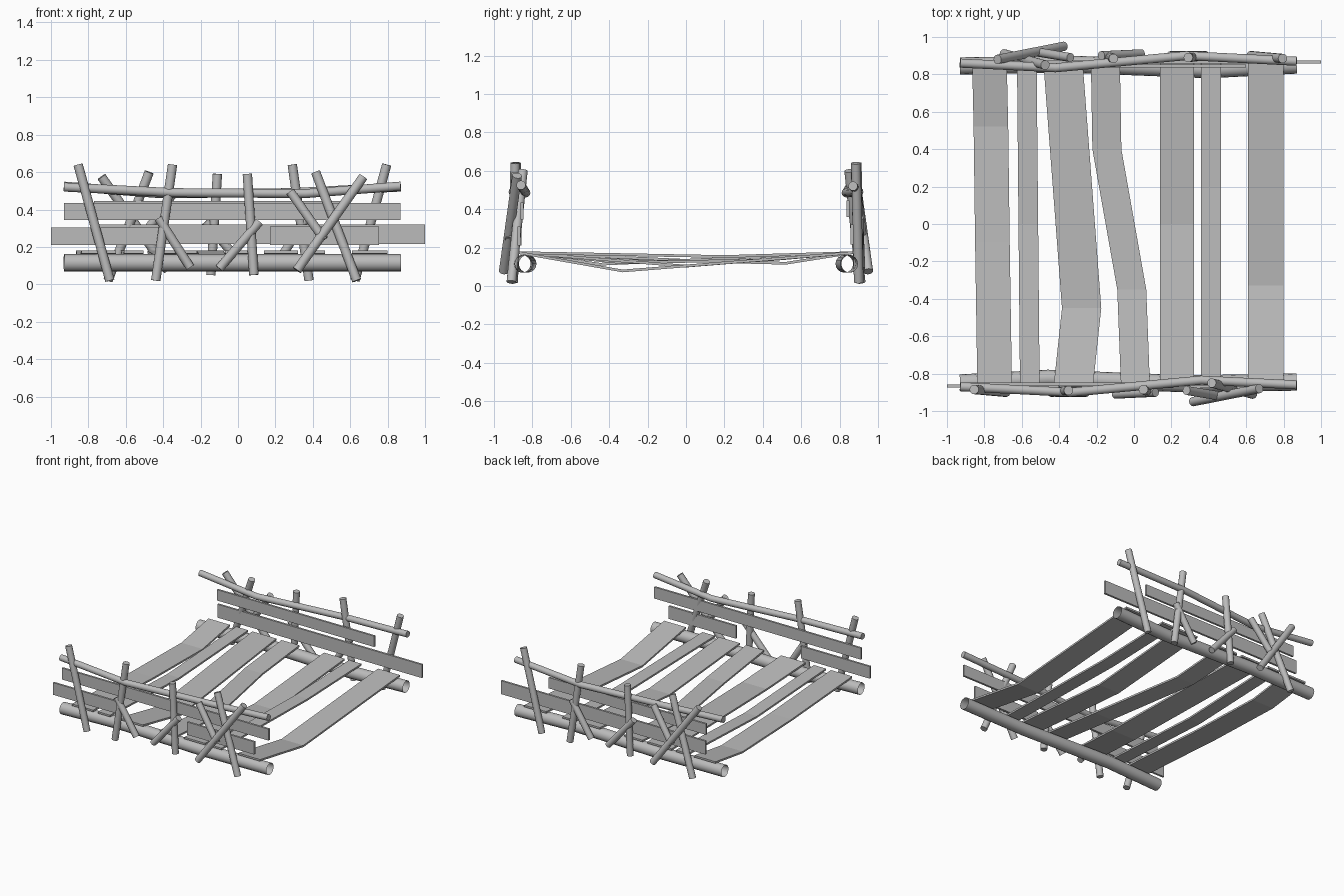
import bpy, bmesh, math
from mathutils import Vector

cube = bpy.data.objects.get("Cube")
if cube:
    bpy.data.objects.remove(cube)

mat = bpy.data.materials.new("weathered_grey")
mat.use_nodes = True
GREY = (0.5, 0.5, 0.5, 1)
mat.diffuse_color = GREY
mat.node_tree.nodes["Principled BSDF"].inputs["Base Color"].default_value = GREY
SIDES = 16


def finish(name, bm, smooth=False):
    bmesh.ops.recalc_face_normals(bm, faces=bm.faces)
    me = bpy.data.meshes.new(name)
    bm.to_mesh(me)
    bm.free()
    me.materials.append(mat)
    ob = bpy.data.objects.new(name, me)
    bpy.context.collection.objects.link(ob)
    if smooth:
        bpy.ops.object.select_all(action='DESELECT')
        ob.select_set(True)
        bpy.context.view_layer.objects.active = ob
        bpy.ops.object.shade_smooth_by_angle(angle=math.radians(40))
    return ob


def turned(p):
    """Place a front point on the back side by a half turn."""
    return (-p[0] - 0.06, -p[1], p[2])


def pole(name, path, radius, capped=True):
    """Round pole swept along a path of points."""
    pts = [Vector(p) for p in path]
    bm = bmesh.new()
    rings = []
    for i, p in enumerate(pts):
        d = (pts[min(i + 1, len(pts) - 1)] - pts[max(i - 1, 0)]).normalized()
        u = d.cross(Vector((0, 1, 0))).normalized()
        v = d.cross(u)
        angles = [math.tau * k / SIDES for k in range(SIDES)]
        rings.append([bm.verts.new(p + radius * (u * math.cos(a) + v * math.sin(a)))
                      for a in angles])
    for a, b in zip(rings, rings[1:]):
        for k in range(SIDES):
            n = (k + 1) % SIDES
            bm.faces.new((a[k], a[n], b[n], b[k]))
    if capped:
        bm.faces.new(rings[0])
        bm.faces.new(rings[-1])
    finish(name, bm, True)


def board(name, x0, x1, z0, z1, y, thick=0.016):
    """Flat side board along x."""
    bm = bmesh.new()
    bmesh.ops.create_cube(bm, size=1)
    for v in bm.verts:
        v.co = ((x0 + x1) / 2 + v.co.x * (x1 - x0), y + v.co.y * thick,
                (z0 + z1) / 2 + v.co.z * (z1 - z0))
    finish(name, bm)


def plank(name, width, stations, thick=0.014):
    """Sagging deck plank; stations are (centre x, y, top z)."""
    bm = bmesh.new()
    rings = []
    for x, y, z in stations:
        corners = ((-1, 0), (1, 0), (1, -thick), (-1, -thick))
        rings.append([bm.verts.new((x + s * width / 2, y, z + dz)) for s, dz in corners])
    for a, b in zip(rings, rings[1:]):
        for k in range(4):
            n = (k + 1) % 4
            bm.faces.new((a[k], a[n], b[n], b[k]))
    bm.faces.new(rings[0])
    bm.faces.new(rings[-1])
    finish(name, bm)


# Poles shared by both sides: name, radius, path
POLES = [
    ("beam", 0.046, [(-.93, -.85, .115), (-.46, -.825, .115), (.3, -.855, .115), (.87, -.845, .115)]),
    ("handrail", 0.024, [(-.93, -.87, .52), (-.34, -.9, .49), (.36, -.835, .485), (.87, -.86, .525)]),
    ("post_1", 0.025, [(-.855, -.885, .64), (-.685, -.9, .02)]),
    ("post_2", 0.025, [(-.35, -.89, .64), (-.44, -.9, .02)]),
    ("post_3", 0.025, [(.05, -.885, .59), (.085, -.9, .05)]),
    ("post_4", 0.025, [(.415, -.85, .6), (.635, -.91, .02)]),
    ("post_5", 0.025, [(.67, -.88, .575), (.315, -.95, .075)]),
    ("brace_1", 0.024, [(-.425, -.9, .355), (-.255, -.9, .09)]),
    ("brace_2", 0.024, [(.115, -.9, .335), (-.1, -.91, .085)]),
    ("brace_3", 0.024, [(.28, -.89, .495), (.46, -.92, .24)]),
]
for name, radius, path in POLES:
    capped = name != "beam"
    pole("front_" + name, path, radius, capped)
    pole("back_" + name, [turned(p) for p in path], radius, capped)

# Side boards
board("front_upper_board", -.93, .87, .345, .435, -.855)
board("front_lower_board", -1, -.4, .21, .305, -.865)
board("front_short_board", .17, .755, .21, .31, -.87)
board("back_upper_board", -.77, .6, .36, .445, .845)
board("back_lower_board", -.78, 1, .215, .32, .865)

# Deck planks: width, stations between the beams
E, T = 0.87, 0.18
DECK = [
    (.185, [(-.745, -E, T), (-.757, -.1, .14), (-.765, .52, .125), (-.773, E, T)]),
    (.105, [(-.557, -E, T), (-.565, 0, .14), (-.573, E, T)]),
    (.21, [(-.325, -E, T), (-.28, -.45, .12), (-.38, E, T)]),
    (.155, [(.008, -E, T), (-.012, -.35, .13), (-.145, .4, .14), (-.153, E, T)]),
    (.18, [(.23, -E, T), (.23, 0, .11), (.23, E, T)]),
    (.108, [(.412, -E, T), (.412, .2, .16), (.412, E, T)]),
    (.19, [(.705, -E, T), (.705, -.33, .085), (.705, E, T)]),
]
for i, (width, stations) in enumerate(DECK, 1):
    plank(f"deck_plank_{i}", width, stations)
